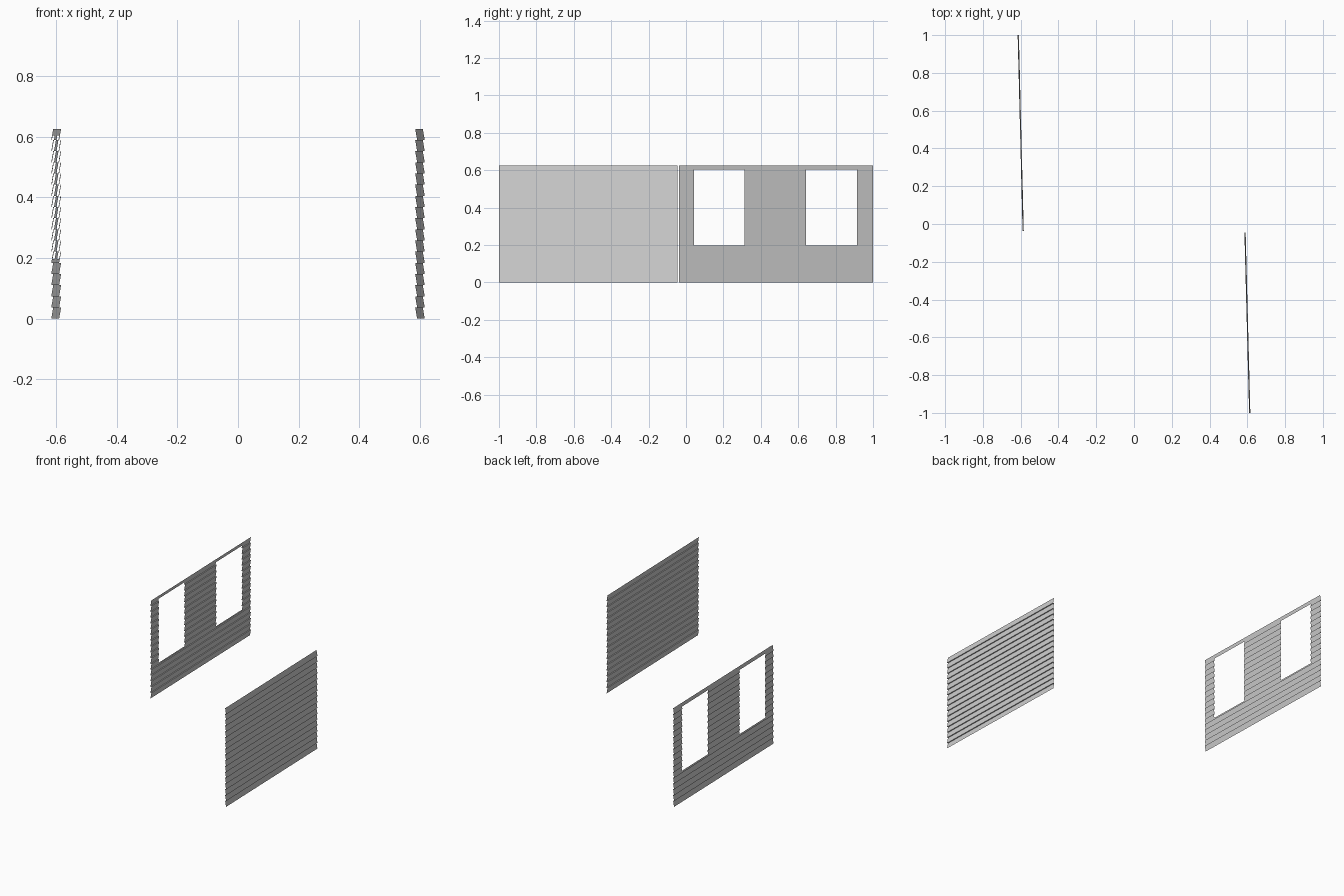
import bpy, bmesh
from mathutils import Vector

if "Cube" in bpy.data.objects:
    bpy.data.objects.remove(bpy.data.objects["Cube"])

PLANKS, HEIGHT, LAP = 17, 0.626, 0.0065
STEP = HEIGHT / PLANKS


def siding_wall(name, side, near, far, windows=()):
    """Lapped-board sheet; near and far are the (x, y) ends of the outer lower edges."""
    bm = bmesh.new()
    # zigzag profile: each board leans in towards its top, then a small ledge steps out
    profile = []
    for i in range(PLANKS):
        profile += [(0, i * STEP), (-side * LAP, (i + 1) * STEP)]
    rows = [[bm.verts.new((x + dx, y, z)) for dx, z in profile] for x, y in (near, far)]
    for i in range(len(profile) - 1):
        bm.faces.new((rows[0][i], rows[1][i], rows[1][i + 1], rows[0][i + 1]))

    # window openings: slice along the borders and remove what lies inside
    for y0, y1, z0, z1 in windows:
        for co, no in (((0, y0, 0), (0, 1, 0)), ((0, y1, 0), (0, 1, 0)),
                       ((0, 0, z0), (0, 0, 1)), ((0, 0, z1), (0, 0, 1))):
            bmesh.ops.bisect_plane(bm, geom=bm.verts[:] + bm.edges[:] + bm.faces[:],
                                   plane_co=co, plane_no=no)
        inside = []
        for f in bm.faces:
            c = f.calc_center_median()
            if y0 < c.y < y1 and z0 < c.z < z1:
                inside.append(f)
        bmesh.ops.delete(bm, geom=inside, context='FACES')

    # boards face outwards
    bm.normal_update()
    flipped = [f for f in bm.faces if f.normal.dot(Vector((side, 0, -1))) < 0]
    bmesh.ops.reverse_faces(bm, faces=flipped)
    mesh = bpy.data.meshes.new(name)
    bm.to_mesh(mesh)
    bm.free()
    bpy.context.collection.objects.link(bpy.data.objects.new(name, mesh))


# left wall with two tall windows, right wall plain
siding_wall("window_siding_wall", -1, (-0.590, -0.038), (-0.616, 1.0),
            [(0.043, 0.313, 0.196, 0.604), (0.642, 0.913, 0.196, 0.604)])
siding_wall("plain_siding_wall", 1, (0.591, -0.045), (0.616, -1.0))
